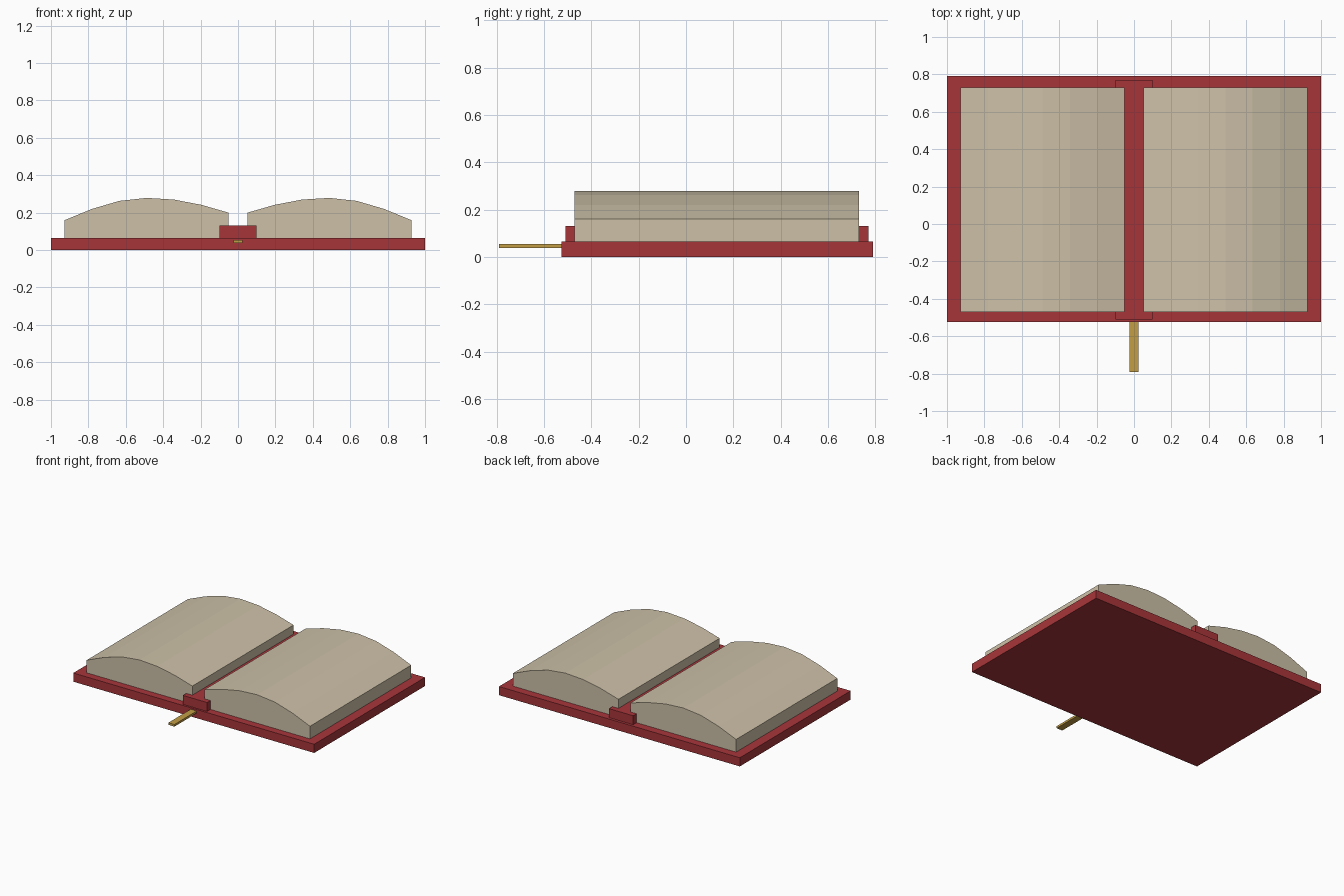
import bpy, bmesh

if "Cube" in bpy.data.objects:
    bpy.data.objects.remove(bpy.data.objects["Cube"])


def material(name, rgb):
    m = bpy.data.materials.new(name)
    m.diffuse_color = (*rgb, 1)
    m.use_nodes = True
    m.node_tree.nodes["Principled BSDF"].inputs["Base Color"].default_value = m.diffuse_color
    return m


red = material("cover red", (0.39, 0.036, 0.042))
cream = material("paper cream", (0.61, 0.53, 0.39))
gold = material("ribbon gold", (0.54, 0.34, 0.06))


def extrude_profile(name, points, y0, y1, mat):
    """Solid made by extruding an x-z outline along y."""
    bm = bmesh.new()
    face = bm.faces.new([bm.verts.new((x, y0, z)) for x, z in points])
    ext = bmesh.ops.extrude_face_region(bm, geom=[face])
    moved = [v for v in ext["geom"] if isinstance(v, bmesh.types.BMVert)]
    bmesh.ops.translate(bm, verts=moved, vec=(0, y1 - y0, 0))
    bmesh.ops.recalc_face_normals(bm, faces=bm.faces)
    mesh = bpy.data.meshes.new(name)
    bm.to_mesh(mesh)
    bm.free()
    mesh.materials.append(mat)
    obj = bpy.data.objects.new(name, mesh)
    bpy.context.collection.objects.link(obj)
    return obj


def box(name, half_width, y0, y1, z0, z1, mat):
    w = half_width
    return extrude_profile(name, [(-w, z0), (w, z0), (w, z1), (-w, z1)], y0, y1, mat)


# Cover board, raised spine and bookmark
box("cover", 1.0, -0.525, 0.79, 0.0, 0.065, red)
box("spine", 0.10, -0.51, 0.77, 0.03, 0.132, red)
box("bookmark_ribbon", 0.025, -0.79, -0.45, 0.038, 0.054, gold)

# Page blocks with a faceted arched top, mirrored about the spine
heights = [0.20, 0.242, 0.27, 0.279, 0.263, 0.22, 0.16]
inner, outer = 0.05, 0.927
arch = [(inner + (outer - inner) * i / 6, h) for i, h in enumerate(heights)]
for side, sign in (("left", -1), ("right", 1)):
    outline = [(inner, 0.06)] + arch + [(outer, 0.06)]
    extrude_profile(side + "_pages", [(sign * x, z) for x, z in outline],
                    -0.47, 0.73, cream)
